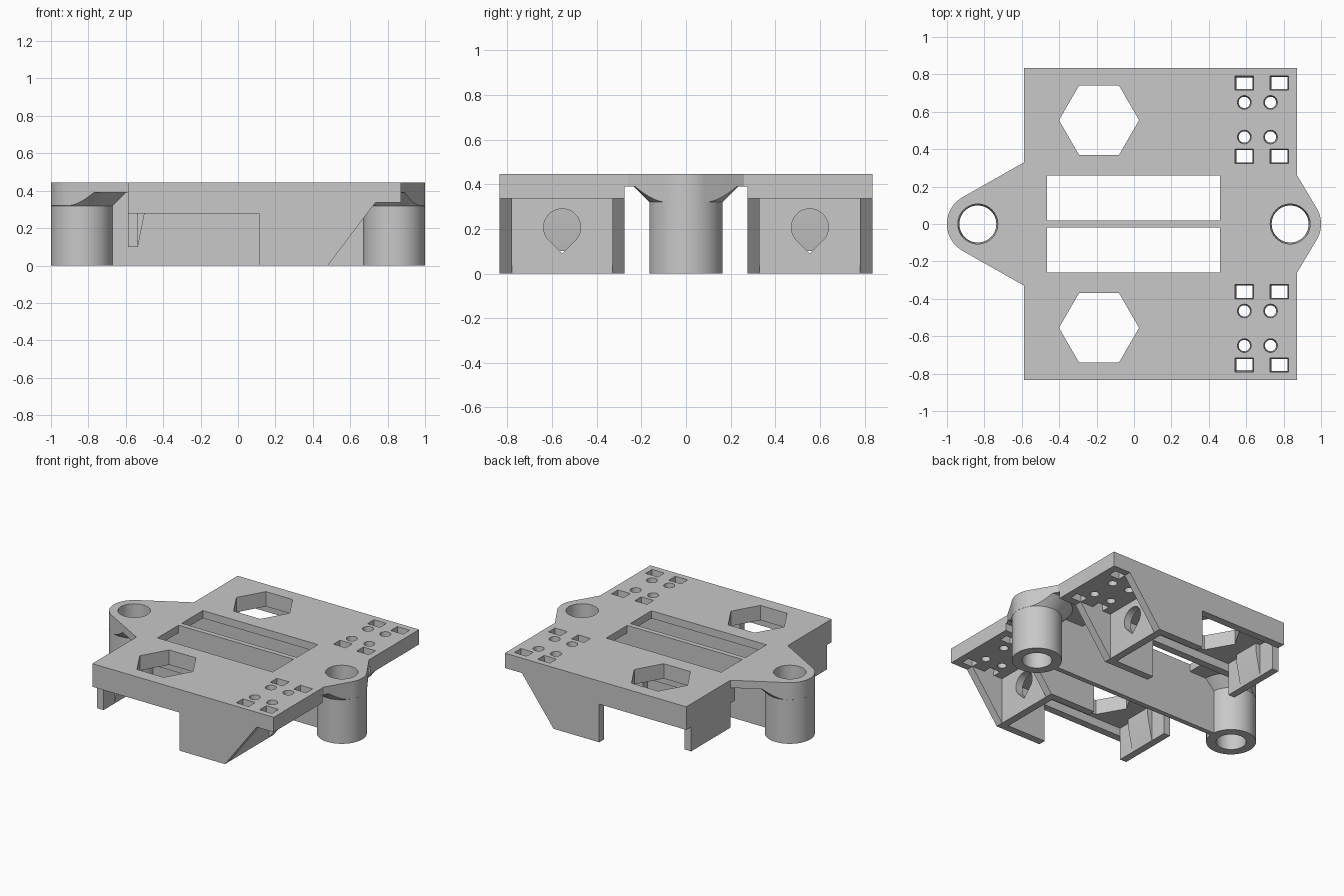
import bpy, bmesh, math

cube = bpy.data.objects.get("Cube")
if cube:
    bpy.data.objects.remove(cube, do_unlink=True)

gray = bpy.data.materials.new("plain gray")
gray.use_nodes = True
COLOR = (0.58, 0.58, 0.58, 1)
gray.diffuse_color = COLOR
gray.node_tree.nodes["Principled BSDF"].inputs["Base Color"].default_value = COLOR

TOP, DECK, PAD, RAIL = 0.445, 0.39, 0.337, 0.277   # main height levels
BACK, FRONT = -0.587, 0.872                        # ends of the deck
IN, OUT, WALL = 0.275, 0.835, 0.055                # motor bay limits
BAY = (IN + OUT) / 2
POST_X, POST_R = 0.835, 0.165


def prism(name, pts, axis, a, b, grow=1):
    """Extrude a 2D profile along an axis from a to b, scaling the far end by grow."""
    place = {"x": lambda u, v, w: (w, u, v),
             "y": lambda u, v, w: (u, w, v),
             "z": lambda u, v, w: (u, v, w)}[axis]
    n = len(pts)
    cu, cv = sum(p[0] for p in pts) / n, sum(p[1] for p in pts) / n
    bm = bmesh.new()
    lo = [bm.verts.new(place(u, v, a)) for u, v in pts]
    hi = [bm.verts.new(place(cu + (u - cu) * grow, cv + (v - cv) * grow, b)) for u, v in pts]
    bm.faces.new(lo)
    bm.faces.new(hi[::-1])
    for i in range(n):
        j = (i + 1) % n
        bm.faces.new((lo[i], lo[j], hi[j], hi[i]))
    bmesh.ops.recalc_face_normals(bm, faces=bm.faces)
    mesh = bpy.data.meshes.new(name)
    bm.to_mesh(mesh)
    bm.free()
    mesh.materials.append(gray)
    obj = bpy.data.objects.new(name, mesh)
    bpy.context.collection.objects.link(obj)
    return obj


def box(name, x0, x1, y0, y1, z0, z1, grow=1):
    return prism(name, [(x0, y0), (x1, y0), (x1, y1), (x0, y1)], "z", z0, z1, grow)


def ring(cx, cy, r, n):
    return [(cx + r * math.cos(math.tau * i / n), cy + r * math.sin(math.tau * i / n))
            for i in range(n)]


def combine(target, tool, how):
    """Apply a boolean and discard the tool."""
    mod = target.modifiers.new(how, "BOOLEAN")
    mod.operation, mod.solver, mod.object = how, "EXACT", tool
    bpy.context.view_layer.objects.active = target
    bpy.ops.object.modifier_apply(modifier=mod.name)
    bpy.data.objects.remove(tool, do_unlink=True)


def cut_bore(target, side):
    """Slightly tapered screw bore."""
    combine(target, prism("bore", ring(side * POST_X, 0, 0.098, 48), "z", -0.05, 0.5, 1.1),
            "DIFFERENCE")


def ear_outline(side, edge, half):
    """Rounded ear whose straight sides are tangent to the post."""
    u = side * edge - POST_X
    t = math.atan2(half, u) - math.acos(POST_R / math.hypot(u, half))
    arc = [(POST_R * math.cos(t - 2 * t * i / 32), POST_R * math.sin(t - 2 * t * i / 32))
           for i in range(33)]
    inner = u - 0.3
    pts = arc + [(u, -half), (inner, -half), (inner, half), (u, half)]
    return [(side * (POST_X + p), q) for p, q in pts]


# Flat deck
body = box("mount_body", BACK, FRONT, -OUT, OUT, DECK, TOP)

# Motor bays: thicker pads, notched side walls and end tabs between them
wall_profile = [(BACK, RAIL), (0.113, RAIL), (0.113, 0), (0.48, 0), (0.735, PAD),
                (0.735, 0.4), (BACK, 0.4)]
tab_rib = [(BACK + 0.01, 0.1), (-0.535, 0.1), (-0.5, RAIL), (-0.5, 0.36), (BACK + 0.01, 0.36)]
for s in (-1, 1):
    parts = [box("pad", BACK, FRONT, *sorted((s * IN, s * OUT)), PAD, 0.4)]
    for y in (IN, OUT - WALL):
        parts.append(prism("wall", wall_profile, "y", s * y, s * (y + WALL)))
    parts.append(box("tab", BACK, -0.535, *sorted((s * (IN + WALL), s * (OUT - WALL))), 0.1, 0.4))
    parts.append(prism("tab_rib", tab_rib, "y", s * BAY - 0.1, s * BAY + 0.1))
    for part in parts:
        combine(body, part, "UNION")

# Screw posts with ears and flared undersides
for label, side, edge, half in (("right", -1, BACK, 0.33), ("left", 1, FRONT, 0.26)):
    outline = ear_outline(side, edge, half)
    combine(body, prism("ear", outline, "z", DECK, TOP), "UNION")
    cut_bore(body, side)
    flare = prism(label + "_post_flare", outline, "z", 0.3, 0.392)
    low, high = POST_R - 0.03, POST_R + 0.09
    cone = prism("cone", ring(side * POST_X, 0, low, 64), "z", 0.29, 0.41, high / low)
    combine(flare, cone, "INTERSECT")
    cut_bore(flare, side)
    post = prism(label + "_post", ring(side * POST_X, 0, POST_R - 0.0005, 64), "z", 0, DECK + 0.02)
    cut_bore(post, side)

# Openings through the deck
for s in (-1, 1):
    cuts = [box("slot", -0.465, 0.46, *sorted((s * 0.018, s * 0.26)), 0.3, 0.6),
            prism("hex", ring(-0.187, s * BAY, 0.214, 6), "z", 0.3, 0.6)]
    for x in (0.59, 0.777):
        for y in (0.362, 0.753):
            cuts.append(box("pin_slot", x - 0.042, x + 0.042, s * y - 0.032, s * y + 0.032,
                            0.33, 0.46, 1.2))
    for x in (0.59, 0.73):
        for y in (0.465, 0.65):
            cuts.append(prism("pin_hole", ring(x, s * y, 0.03, 24), "z", 0.33, 0.46, 1.25))
    for cut in cuts:
        combine(body, cut, "DIFFERENCE")

# Motor walls with a teardrop shaft hole
for s, label in ((-1, "right"), (1, "left")):
    y0, y1 = sorted((s * (IN + WALL), s * (OUT - WALL)))
    motor_wall = box(label + "_motor_wall", 0.425, 0.48, y0, y1, 0, PAD)
    r, n = 0.083, 36
    drop = [(s * BAY + r * math.cos(a), 0.207 + r * math.sin(a))
            for a in (math.radians(-45 + 270 * i / n) for i in range(n + 1))]
    drop.append((s * BAY, 0.207 - r * math.sqrt(2)))
    combine(motor_wall, prism("drop", drop, "x", 0.3, 0.6), "DIFFERENCE")

# Centre rib joining the posts
box("center_rib", -0.7, 0.7, -0.018, 0.018, 0, 0.42)

# Smooth the round surfaces, keep hard edges
bpy.ops.object.select_all(action="DESELECT")
for obj in bpy.context.collection.objects:
    if obj.type == "MESH":
        obj.select_set(True)
        bpy.context.view_layer.objects.active = obj
bpy.ops.object.shade_smooth_by_angle(angle=math.radians(30))
